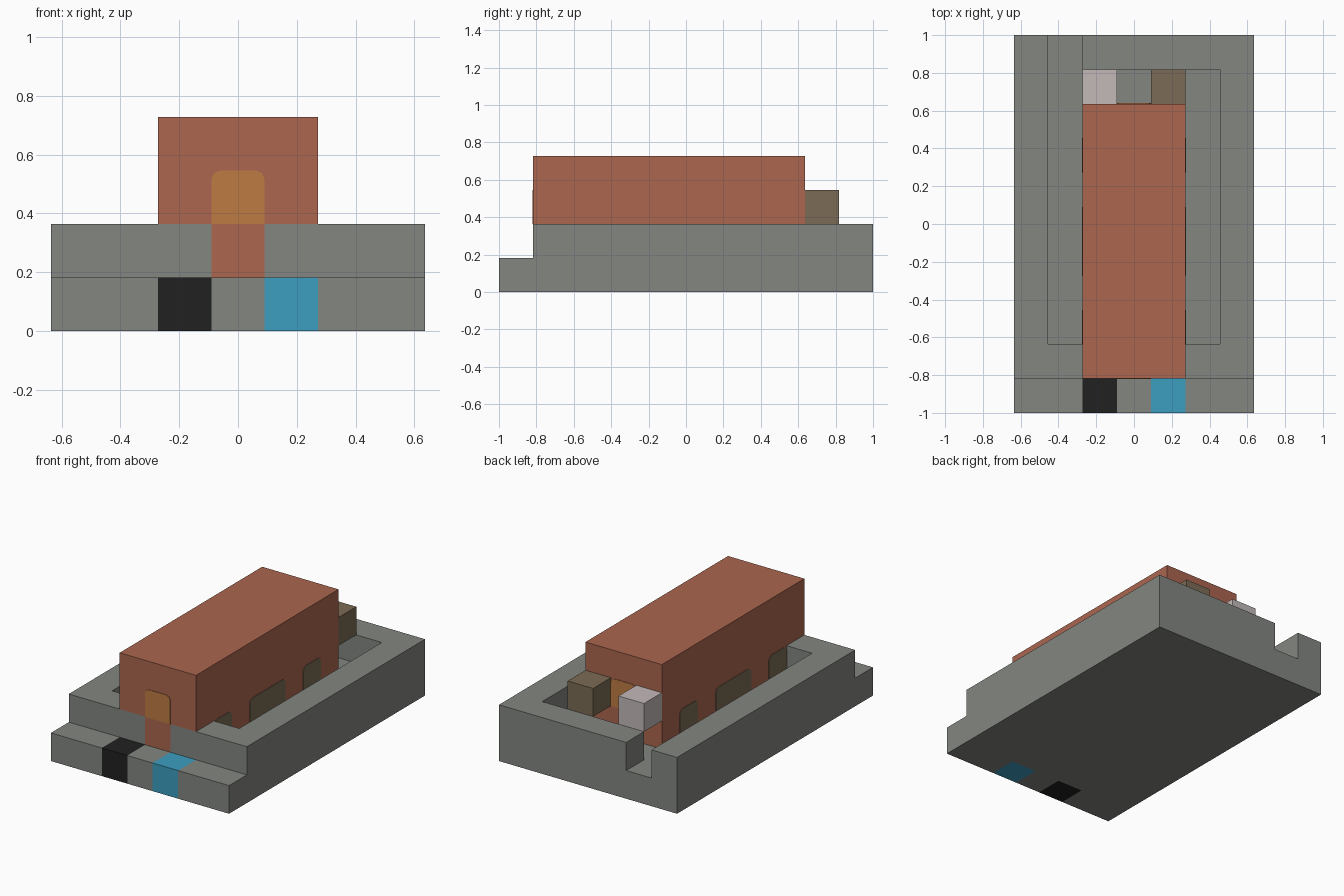
import bpy, bmesh
from mathutils import Vector

U = 2 / 11          # one building module

cube = bpy.data.objects.get("Cube")
if cube:
    bpy.data.objects.remove(cube, do_unlink=True)


def material(name, rgb):
    lin = [((c / 255 + 0.055) / 1.055) ** 2.4 for c in rgb]
    m = bpy.data.materials.new(name)
    m.use_nodes = True
    m.diffuse_color = (*lin, 1)
    m.node_tree.nodes["Principled BSDF"].inputs["Base Color"].default_value = (*lin, 1)
    return m


STONE = material("grey stone", (131, 134, 129))
BRICK = material("red brick", (171, 102, 79))
BROWN = material("dull brown", (123, 107, 85))
PALE = material("pale pink", (196, 185, 185))
BLACK = material("black", (33, 33, 33))
BLUE = material("water blue", (60, 157, 192))
AMBER = material("amber door", (191, 123, 68))


def prism(name, mat, outline, origin, a, b, depth):
    """Extrude a flat outline, drawn along axes a and b, by a depth vector; units are modules."""
    a, b, origin = Vector(a), Vector(b), Vector(origin)
    bm = bmesh.new()
    face = bm.faces.new([bm.verts.new((origin + a * p + b * q) * U) for p, q in outline])
    new = bmesh.ops.extrude_face_region(bm, geom=[face])["geom"]
    moved = [v for v in new if isinstance(v, bmesh.types.BMVert)]
    bmesh.ops.translate(bm, verts=moved, vec=Vector(depth) * U)
    bmesh.ops.recalc_face_normals(bm, faces=bm.faces)
    mesh = bpy.data.meshes.new(name)
    bm.to_mesh(mesh)
    bm.free()
    mesh.materials.append(mat)
    ob = bpy.data.objects.new(name, mesh)
    bpy.context.collection.objects.link(ob)
    return ob


X, Y, Z = (1, 0, 0), (0, 1, 0), (0, 0, 1)


def plan(name, mat, outline, z):
    return prism(name, mat, outline, (0, 0, z), X, Y, Z)


def block(name, mat, x, y, z):
    return plan(name, mat, [(x, y), (x + 1, y), (x + 1, y + 1), (x, y + 1)], z)


def panel(name, mat, width, origin, along, out):
    """Thin plate with clipped, rounded top corners."""
    w, r, s = width / 2, 0.16, 0.05
    half = [(w, 0), (w, 1 - r), (w - s, 1 - s), (w - r, 1)]
    outline = half + [(-p, q) for p, q in reversed(half)]
    return prism(name, mat, outline, origin, along, Z, Vector(out) * 0.02)


# Ground slab with two slots in its front edge, and the blocks filling them
plan("ground_slab", STONE, [
    (-3.5, -5.5), (-1.5, -5.5), (-1.5, -4.5), (-0.5, -4.5), (-0.5, -5.5), (0.5, -5.5),
    (0.5, -4.5), (1.5, -4.5), (1.5, -5.5), (3.5, -5.5), (3.5, 5.5), (-3.5, 5.5)], 0)
block("black_block", BLACK, -1.5, -5.5, 0)
block("water_block", BLUE, 0.5, -5.5, 0)

# Raised rim around the sunken yard, open at one back corner
plan("yard_rim_left", STONE, [
    (0.5, -4.5), (3.5, -4.5), (3.5, 5.5), (-1.5, 5.5),
    (-1.5, 4.5), (2.5, 4.5), (2.5, -3.5), (0.5, -3.5)], 1)
plan("yard_rim_right", STONE, [
    (-0.5, -4.5), (-0.5, -3.5), (-2.5, -3.5),
    (-2.5, 5.5), (-3.5, 5.5), (-3.5, -4.5)], 1)

# House body, overhanging the rim at the front, with a brick step under the door
prism("house_body", BRICK, [
    (-4.5, 2), (-3.5, 2), (-3.5, 1), (3.5, 1), (3.5, 4), (-4.5, 4)],
    (-1.5, 0, 0), Y, Z, (3, 0, 0))
block("door_step", BRICK, -0.5, -4.5, 1)

# Doors
panel("front_door", AMBER, 1, (0, -4.5, 2), X, (0, -1, 0))
panel("back_door", AMBER, 1, (0, 3.5, 2), X, Y)

# Cellar windows on both long sides
for side, label in ((1, "left"), (-1, "right")):
    for y, width, place in ((-3, 1, "front"), (-0.5, 2, "middle"), (2, 1, "back")):
        panel(f"{label}_{place}_window", BROWN, width, (side * 1.5, y, 1), Y, (side, 0, 0))

# Blocks fixed to the back wall
block("back_brown_block", BROWN, 0.5, 3.5, 2)
block("back_pale_block", PALE, -1.5, 3.5, 2)
